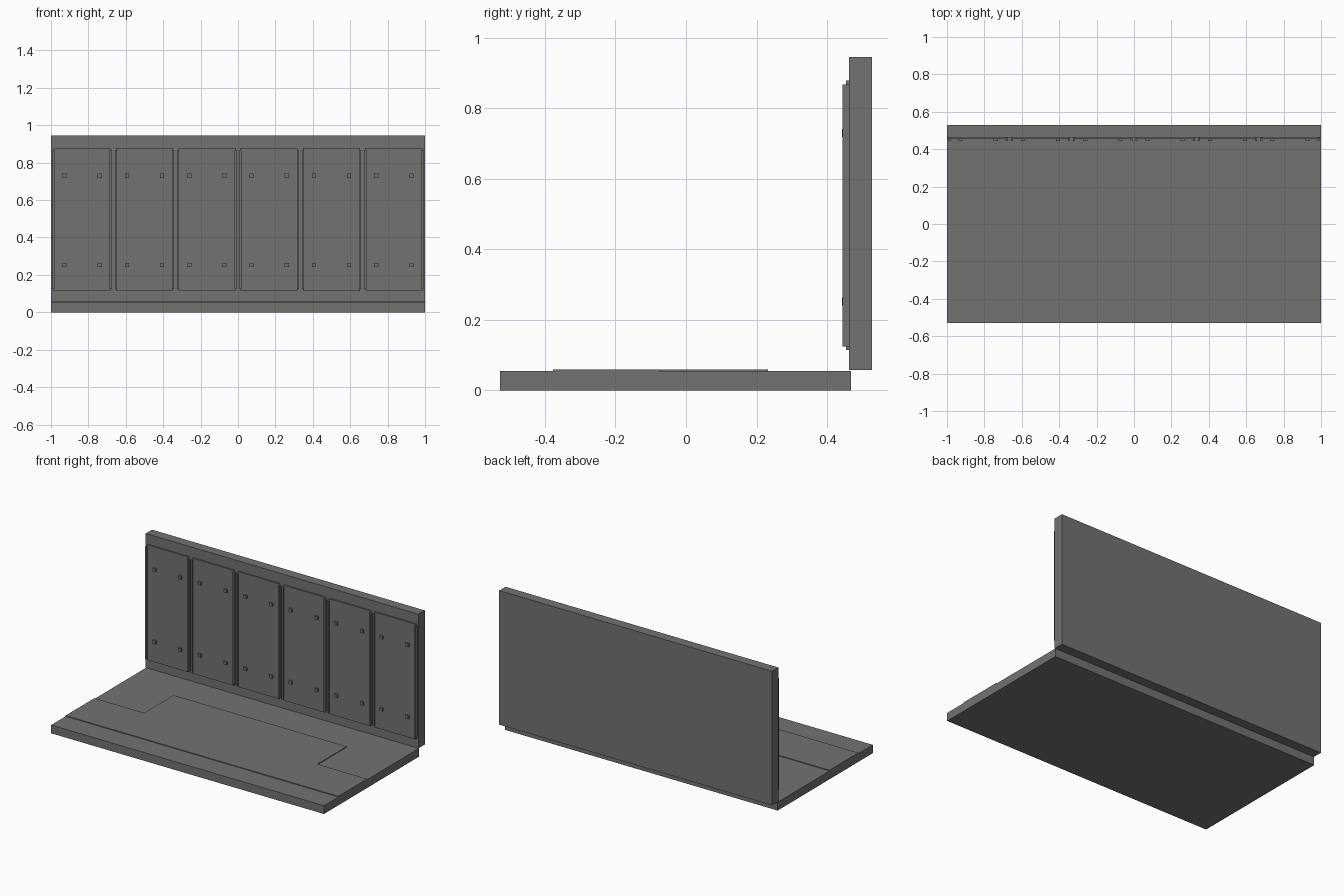
import bpy

if "Cube" in bpy.data.objects:
    bpy.data.objects.remove(bpy.data.objects["Cube"])

# One flat colour for the whole model
concrete = bpy.data.materials.new("warm_grey_concrete")
concrete.diffuse_color = (0.17, 0.17, 0.16, 1)
concrete.use_nodes = True
concrete.node_tree.nodes["Principled BSDF"].inputs["Base Color"].default_value = concrete.diffuse_color


def boxes(name, spans):
    """One object made of boxes, each given as (x0, x1, y0, y1, z0, z1)."""
    verts, faces = [], []
    for x0, x1, y0, y1, z0, z1 in spans:
        b = len(verts)
        verts += [(x, y, z) for z in (z0, z1)
                  for x, y in ((x0, y0), (x1, y0), (x1, y1), (x0, y1))]
        faces += [[b + 3, b + 2, b + 1, b], [b + 4, b + 5, b + 6, b + 7]]
        faces += [[b + i, b + (i + 1) % 4, b + 4 + (i + 1) % 4, b + 4 + i]
                  for i in range(4)]
    mesh = bpy.data.meshes.new(name)
    mesh.from_pydata(verts, [], faces)
    mesh.materials.append(concrete)
    obj = bpy.data.objects.new(name, mesh)
    bpy.context.collection.objects.link(obj)
    return obj


# Floor slab and back wall
boxes("floor_slab", [(-1, 1, -0.528, 0.468, 0, 0.055)])
boxes("back_wall", [(-1, 1, 0.462, 0.528, 0.0575, 0.946)])

# Thin raised floor: full-width strip with a narrower strip behind it
boxes("floor_front_plate", [(-1, 1, -0.377, -0.075, 0.054, 0.06)])
boxes("floor_rear_plate", [(-0.635, 0.635, -0.075, 0.232, 0.054, 0.06)])

# Six wall panels, each with two side rails and four square bolts
for i in range(6):
    cx = (i - 2.5) / 3
    n = i + 1
    boxes(f"wall_panel_{n}", [(cx - 0.152, cx + 0.152, 0.4535, 0.464, 0.115, 0.879)])
    boxes(f"panel_rails_{n}", [(cx + s * 0.153 - 0.0055, cx + s * 0.153 + 0.0055,
                                0.4445, 0.464, 0.124, 0.868) for s in (-1, 1)])
    boxes(f"panel_bolts_{n}", [(cx + s * 0.094 - 0.011, cx + s * 0.094 + 0.011,
                                0.4425, 0.455, z - 0.011, z + 0.011)
                               for s in (-1, 1) for z in (0.252, 0.73)])
